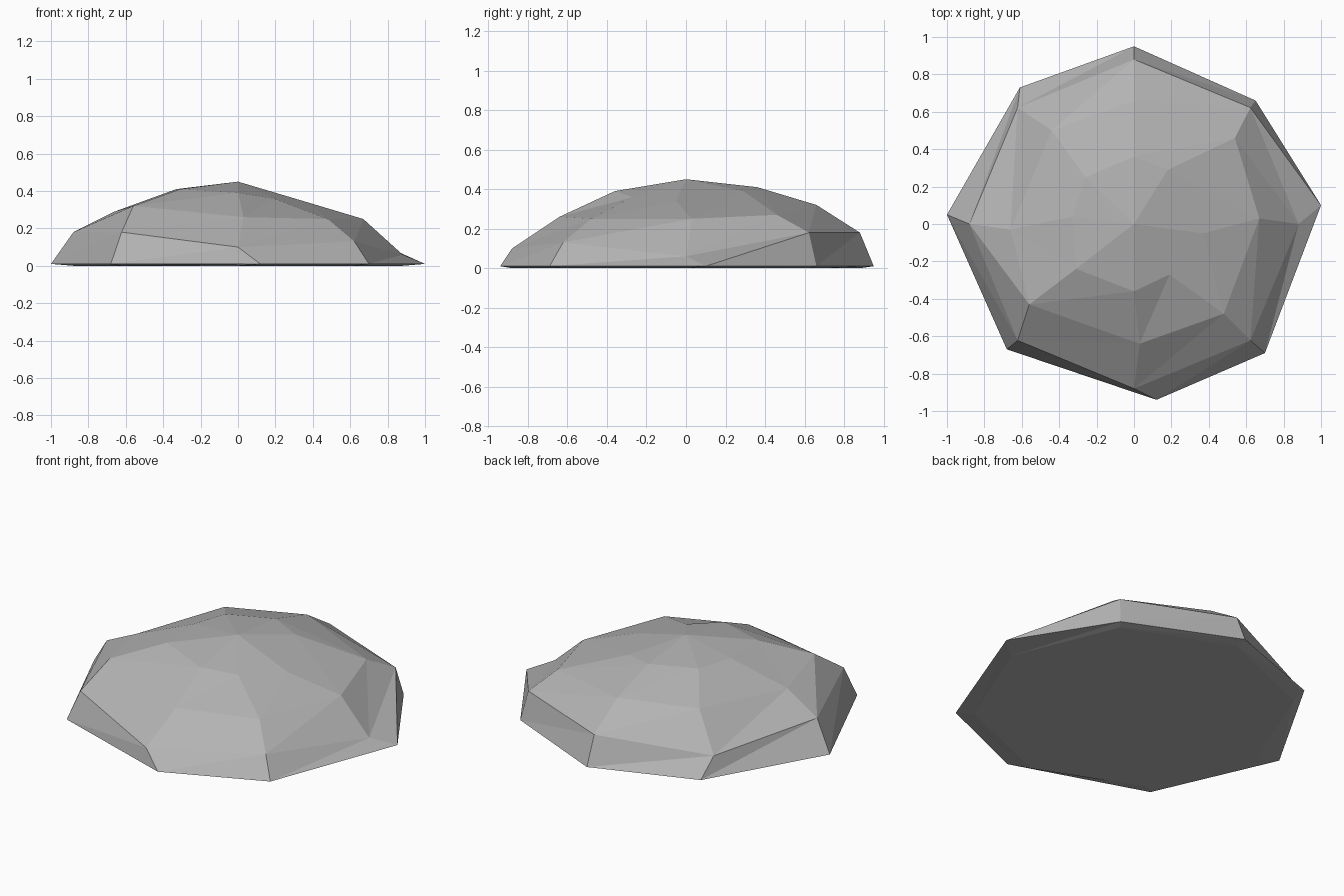
import bpy
import bmesh
from math import cos, sin, pi

cube = bpy.data.objects.get("Cube")
if cube:
    bpy.data.objects.remove(cube, do_unlink=True)

# Plain grey stone
stone = bpy.data.materials.new("grey_stone")
stone.use_nodes = True
colour = (0.45, 0.45, 0.45, 1)
stone.diffuse_color = colour
stone.node_tree.nodes["Principled BSDF"].inputs["Base Color"].default_value = colour


def octagon(radius, heights):
    """Regular ring of eight points with a height for each corner."""
    return [(radius * cos(i * pi / 4), radius * sin(i * pi / 4), z)
            for i, z in enumerate(heights)]


# Rough rings, each running anticlockwise from +x
underside = octagon(0.88, [0] * 8)
rim = [(x, y, 0.01) for x, y in [
    (1, 0.1), (0.65, 0.66), (0, 0.95), (-0.61, 0.73),
    (-1, 0.05), (-0.68, -0.67), (0.12, -0.94), (0.7, -0.69)]]
side = octagon(0.88, [0.06, 0.18, 0.18, 0.12, 0.18, 0.18, 0.1, 0.13])
shoulder = [
    (0.67, 0.03, 0.25), (0.54, 0.46, 0.27), (0, 0.66, 0.32), (-0.44, 0.5, 0.31),
    (-0.66, -0.03, 0.29), (-0.56, -0.43, 0.32), (0.03, -0.64, 0.26), (0.48, -0.48, 0.25)]
crown = [
    (0.37, -0.05, 0.34), (0.18, 0.29, 0.39), (0, 0.36, 0.41), (-0.26, 0.25, 0.41),
    (-0.33, 0.04, 0.41), (-0.31, -0.24, 0.41), (0, -0.36, 0.39), (0.19, -0.27, 0.36)]

# Join the rings, then close the bottom and the peak
bm = bmesh.new()
rings = [[bm.verts.new(p) for p in ring]
         for ring in (underside, rim, side, shoulder, crown)]
for low, high in zip(rings, rings[1:]):
    for i in range(8):
        j = (i + 1) % 8
        bm.faces.new((low[i], low[j], high[j]))
        bm.faces.new((low[i], high[j], high[i]))
bm.faces.new(rings[0][::-1])
peak = bm.verts.new((0, 0, 0.45))
for i in range(8):
    bm.faces.new((rings[-1][i], rings[-1][(i + 1) % 8], peak))

mesh = bpy.data.meshes.new("rock")
bm.to_mesh(mesh)
bm.free()
mesh.materials.append(stone)
rock = bpy.data.objects.new("rock", mesh)
bpy.context.collection.objects.link(rock)
